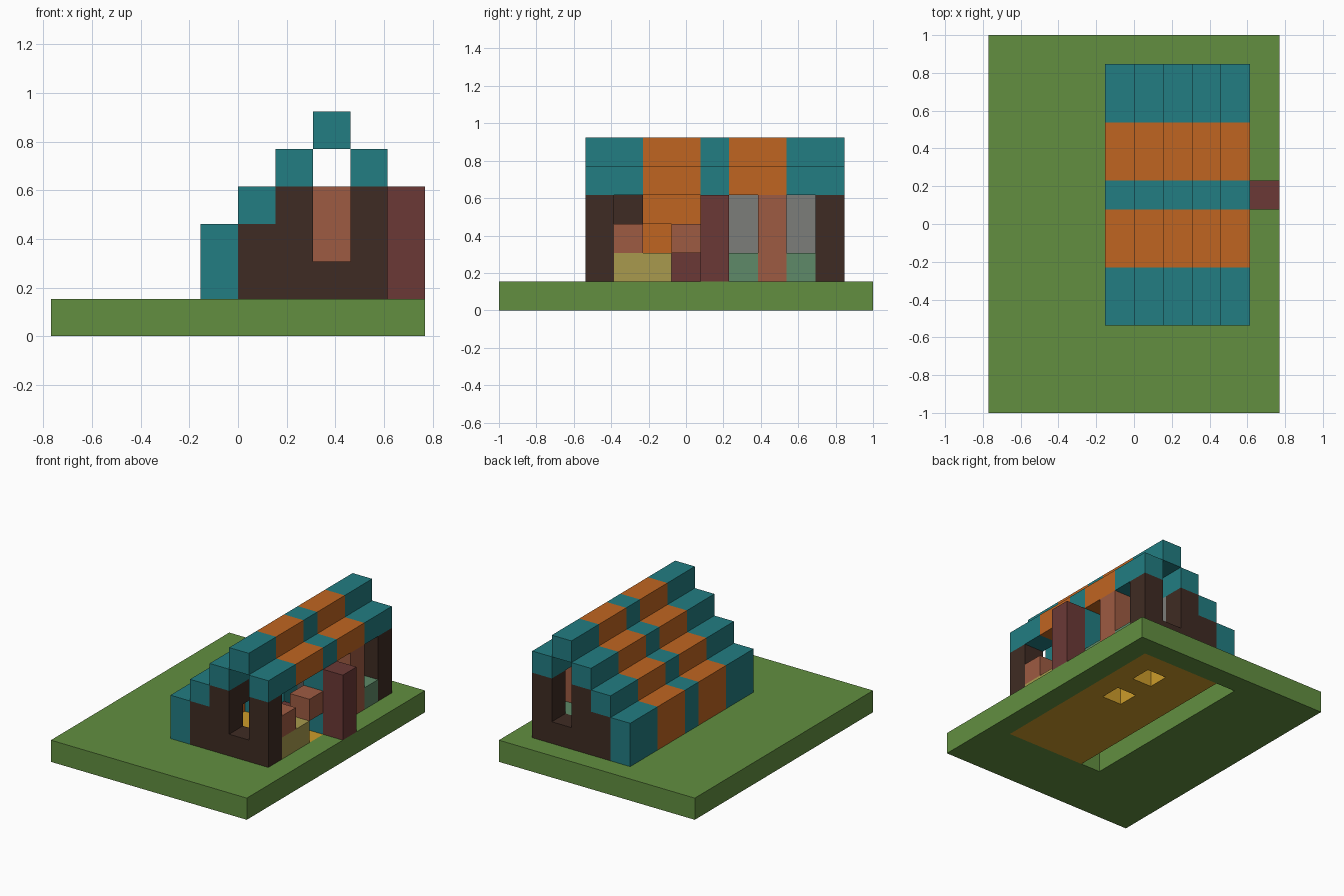
import bpy, bmesh, math
from mathutils import Vector

cube = bpy.data.objects.get("Cube")
if cube:
    bpy.data.objects.remove(cube)

U = 2 / 13                       # block size
ORIGIN = Vector((-5 * U, -1, 0))


def linear(c):
    c /= 255
    return c / 12.92 if c <= 0.04045 else ((c + 0.055) / 1.055) ** 2.4


def material(name, r, g, b):
    m = bpy.data.materials.new(name)
    col = (linear(r), linear(g), linear(b), 1)
    m.use_nodes = True
    m.diffuse_color = col
    m.node_tree.nodes["Principled BSDF"].inputs["Base Color"].default_value = col
    return m


green = material("grass green", 98, 143, 64)
teal = material("teal", 34, 125, 130)
orange = material("orange", 192, 101, 33)
brown = material("dark brown", 63, 43, 35)
brick = material("brick", 158, 91, 66)
maroon = material("maroon", 107, 57, 54)
gold = material("gold", 205, 156, 42)
olive = material("olive yellow", 168, 154, 77)
gray = material("gray", 124, 125, 122)
sage = material("sage green", 94, 138, 104)

parts = {}       # name -> (material, set of block cells)
filled = set()   # every occupied cell


def block(name, mat, xs, ys, zs):
    """Add a box of cells, given as inclusive (first, last) ranges."""
    cells = {(i, j, k)
             for i in range(xs[0], xs[1] + 1)
             for j in range(ys[0], ys[1] + 1)
             for k in range(zs[0], zs[1] + 1)} - filled
    parts.setdefault(name, (mat, set()))[1].update(cells)
    filled.update(cells)


# Lawn slab around the house footprint
block("lawn", green, (0, 3), (0, 12), (0, 0))
block("lawn", green, (9, 9), (0, 12), (0, 0))
block("lawn", green, (4, 8), (0, 2), (0, 0))
block("lawn", green, (4, 8), (12, 12), (0, 0))

# House floor with two drain openings
block("floor", gold, (5, 6), (3, 11), (0, 0))
block("floor", gold, (8, 8), (3, 11), (0, 0))
for ys in ((3, 7), (9, 9), (11, 11)):
    block("floor", gold, (7, 7), ys, (0, 0))

# Stepped roof in bands of two colours
STEPS = ((4, 1, 2), (5, 3, 3), (6, 4, 4), (7, 5, 5), (8, 4, 4))
BANDS = ((3, 4, teal), (5, 6, orange), (7, 7, teal), (8, 9, orange), (10, 11, teal))
for first, last, mat in BANDS:
    name = "roof_teal" if mat == teal else "roof_orange"
    for i, low, high in STEPS:
        block(name, mat, (i, i), (first, last), (low, high))

# Gable walls with a tall window
for name, j in (("front_gable", 3), ("back_gable", 11)):
    block(name, brown, (5, 8), (j, j), (1, 1))
    block(name, brown, (5, 5), (j, j), (2, 2))
    block(name, brown, (6, 6), (j, j), (2, 3))
    block(name, brown, (8, 8), (j, j), (2, 3))

# Inner walls and the outside post
block("inner_wall", teal, (5, 6), (7, 7), (1, 3))
block("inner_wall", teal, (8, 8), (7, 7), (1, 3))
block("stall_divider", brick, (6, 8), (9, 9), (1, 3))
block("post", maroon, (9, 9), (7, 7), (1, 3))

# Front room furniture
block("counter", olive, (8, 8), (4, 5), (1, 1))
block("counter_box", brick, (8, 8), (4, 4), (2, 2))
block("shelf", brick, (8, 8), (6, 6), (2, 2))
block("stool", maroon, (7, 7), (6, 6), (1, 1))
block("wall_cupboard", brown, (6, 6), (4, 4), (3, 3))

# Two stalls in the back room
for j in (8, 10):
    block("stall_benches", sage, (7, 8), (j, j), (1, 1))
    block("stall_backs", gray, (6, 6), (j, j), (1, 3))


def build(name, mat, cells):
    """Make a mesh from the outside faces of a set of cells."""
    bm = bmesh.new()
    for cell in cells:
        centre = Vector(cell) + Vector((0.5, 0.5, 0.5))
        for axis in range(3):
            for sign in (-1, 1):
                n = Vector((0, 0, 0))
                n[axis] = sign
                if tuple(int(c + d) for c, d in zip(cell, n)) in filled:
                    continue
                a = Vector((0, 0, 0))
                a[(axis + 1) % 3] = 0.5
                b = n.cross(a)
                mid = centre + n / 2
                corners = (mid - a - b, mid + a - b, mid + a + b, mid - a + b)
                bm.faces.new([bm.verts.new(ORIGIN + p * U) for p in corners])
    bmesh.ops.remove_doubles(bm, verts=bm.verts[:], dist=0.001)
    bmesh.ops.dissolve_limit(bm, angle_limit=math.radians(1),
                             verts=bm.verts[:], edges=bm.edges[:])
    mesh = bpy.data.meshes.new(name)
    bm.to_mesh(mesh)
    bm.free()
    mesh.materials.append(mat)
    bpy.context.collection.objects.link(bpy.data.objects.new(name, mesh))


for part, (mat, cells) in parts.items():
    build(part, mat, cells)
